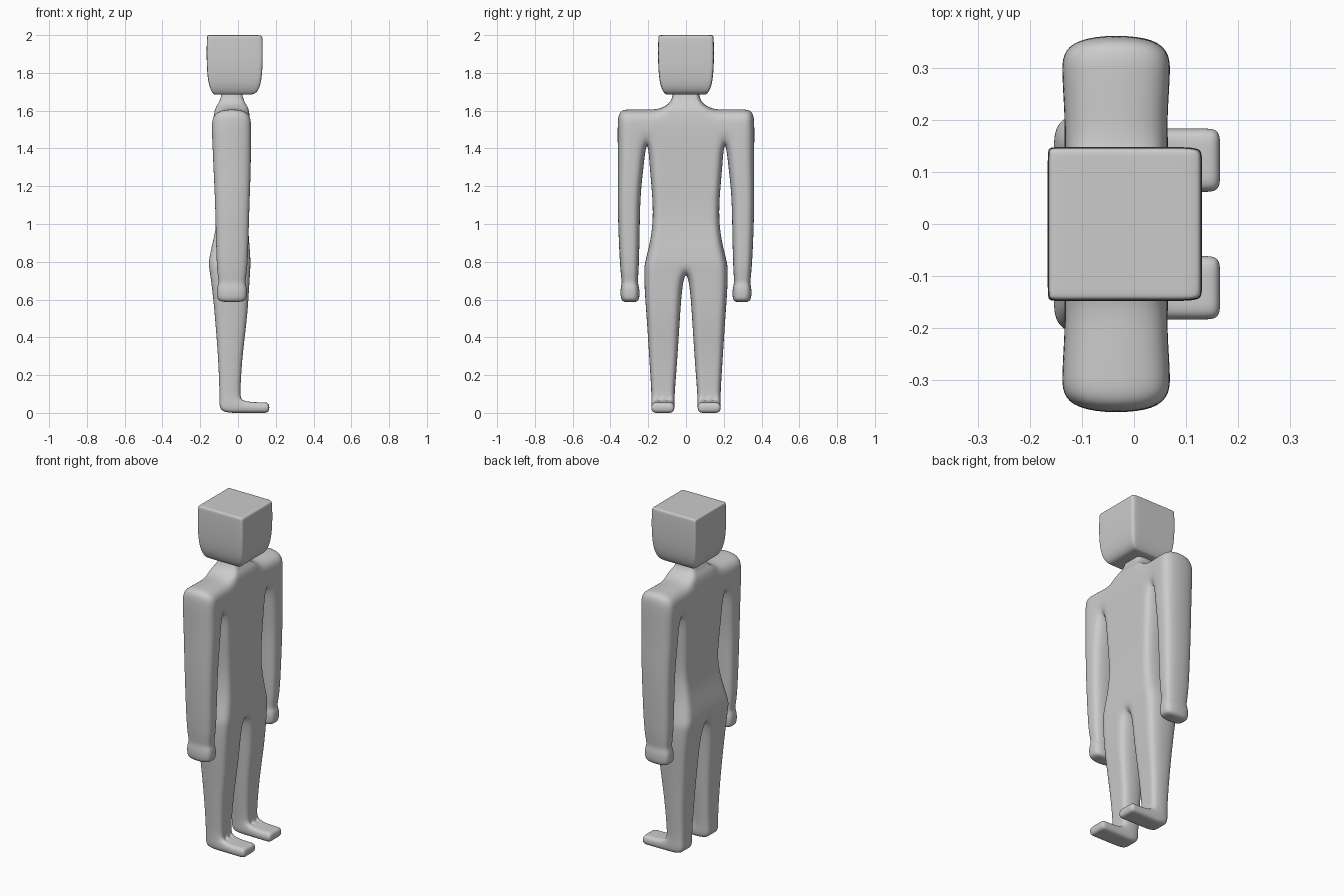
import bpy
import bmesh

if "Cube" in bpy.data.objects:
    bpy.data.objects.remove(bpy.data.objects["Cube"], do_unlink=True)

GREY = (0.6, 0.6, 0.6, 1)
mat = bpy.data.materials.new("plain grey")
mat.use_nodes = True
mat.diffuse_color = GREY
mat.node_tree.nodes["Principled BSDF"].inputs["Base Color"].default_value = GREY


def finish(bm, name, mirror=False):
    """Turn a cage into a smooth subdivided object."""
    bmesh.ops.recalc_face_normals(bm, faces=bm.faces)
    for f in bm.faces:
        f.smooth = True
    mesh = bpy.data.meshes.new(name)
    bm.to_mesh(mesh)
    bm.free()
    mesh.materials.append(mat)
    obj = bpy.data.objects.new(name, mesh)
    bpy.context.collection.objects.link(obj)
    if mirror:
        m = obj.modifiers.new("Mirror", "MIRROR")
        m.use_axis = (False, True, False)
        m.use_clip = True
    s = obj.modifiers.new("Subdivision", "SUBSURF")
    s.levels = s.render_levels = 3
    return obj


def depth_at(table, z):
    """Back and front x at height z, from a table sorted downward."""
    for (za, ba, fa), (zb, bb, fb) in zip(table, table[1:]):
        if zb <= z <= za:
            t = (za - z) / (za - zb)
            return ba + (bb - ba) * t, fa + (fb - fa) * t
    return table[-1][1:]


# Depth profiles: height, back, front
TRUNK_DEPTH = [(1.75, -.085, .02), (1.68, -.085, .02), (1.635, -.105, .04),
               (1.61, -.125, .06), (1.52, -.135, .065), (1.03, -.105, .05),
               (.8, -.157, .067), (.65, -.135, .058), (.4, -.112, .042),
               (.3, -.105, .022), (.12, -.098, .012), (0, -.098, .012)]
ARM_DEPTH = [(1.61, -.13, .065), (1.52, -.14, .07), (1.3, -.13, .068),
             (1.15, -.122, .062), (.75, -.112, .05), (.69, -.1, .035),
             (.665, -.112, .048), (.61, -.112, .047), (.585, -.1, .035)]

# Strips of the left half: height, inner y, outer y
NECK = [(1.75, 0, .07), (1.68, 0, .068), (1.635, 0, .09), (1.61, 0, .14)]
TORSO = [(1.61, 0, .21), (1.52, 0, .21), (1.46, 0, .205), (1.3, 0, .195),
         (1.17, 0, .182), (1.03, 0, .175), (.9, 0, .192), (.8, 0, .22),
         (.76, 0, .225)]
LEG = [(.76, 0, .225), (.65, .02, .222), (.5, .03, .21), (.3, .043, .197),
       (.12, .057, .185), (.065, .06, .185), (0, .06, .185)]
ARM = [(1.61, .21, .36), (1.52, .21, .365), (1.46, .205, .365),
       (1.3, .222, .363), (1.15, .24, .365), (.95, .243, .36),
       (.75, .248, .35), (.69, .255, .34), (.665, .245, .348),
       (.61, .243, .35), (.585, .255, .335)]

bm = bmesh.new()
points, edges, toe_faces = {}, {}, []


def point(y, z, table):
    key = (round(y, 3), round(z, 3))
    if key not in points:
        points[key] = [bm.verts.new((x, y, z)) for x in depth_at(table, z)]
    return key


def strip(rows, columns, table, foot=False):
    """Front and back quads between successive rows."""
    grid = [[point(a + (b - a) * i / columns, z, table)
             for i in range(columns + 1)] for z, a, b in rows]
    for r, (upper, lower) in enumerate(zip(grid, grid[1:])):
        for i in range(columns):
            ring = [upper[i], upper[i + 1], lower[i + 1], lower[i]]
            bm.faces.new([points[k][0] for k in ring])
            front = bm.faces.new([points[k][1] for k in ring])
            if foot and r == len(rows) - 2:
                toe_faces.append(front)
            for p, q in zip(ring, ring[1:] + ring[:1]):
                edge = tuple(sorted((p, q)))
                edges[edge] = edges.get(edge, 0) + 1


strip(NECK, 2, TRUNK_DEPTH)
strip(TORSO, 3, TRUNK_DEPTH)
strip(ARM, 2, ARM_DEPTH)
strip(LEG, 3, TRUNK_DEPTH, foot=True)

# Side walls along the outline, left open on the mirror plane
for (p, q), count in edges.items():
    if count == 1 and (p[0] > 0 or q[0] > 0):
        bm.faces.new((points[p][0], points[q][0], points[q][1], points[p][1]))

# Feet drawn forward from the ankles
bmesh.ops.recalc_face_normals(bm, faces=bm.faces)
for reach in (.07, .05, .035):
    out = bmesh.ops.extrude_face_region(bm, geom=toe_faces)
    bmesh.ops.delete(bm, geom=toe_faces, context="FACES_ONLY")
    toe_faces = [g for g in out["geom"] if isinstance(g, bmesh.types.BMFace)]
    moved = [g for g in out["geom"] if isinstance(g, bmesh.types.BMVert)]
    bmesh.ops.translate(bm, verts=moved, vec=(reach, 0, 0))
    for v in moved:
        v.co.z = min(v.co.z, .056)
finish(bm, "body", mirror=True)

# Head: box with support loops, tapered below
bm = bmesh.new()
levels = [(-.167, -.15, -.02, .075, .132),
          (-.149, -.128, 0, .128, .149),
          (1.685, 1.74, 1.87, 1.985, 2.0)]
taper = (.76, .95, 1.0, .985, .97)
corner = {}


def head_vert(i, j, k):
    if (i, j, k) not in corner:
        s = taper[k]
        x, y, z = levels[0][i], levels[1][j], levels[2][k]
        corner[i, j, k] = bm.verts.new(((x + .02) * s - .02, y * s, z))
    return corner[i, j, k]


for axis in range(3):
    for side in (0, 4):
        for u in range(4):
            for v in range(4):
                quad = []
                for a, b in ((u, v), (u + 1, v), (u + 1, v + 1), (u, v + 1)):
                    index = [a, b]
                    index.insert(axis, side)
                    quad.append(head_vert(*index))
                bm.faces.new(quad)
finish(bm, "head")
